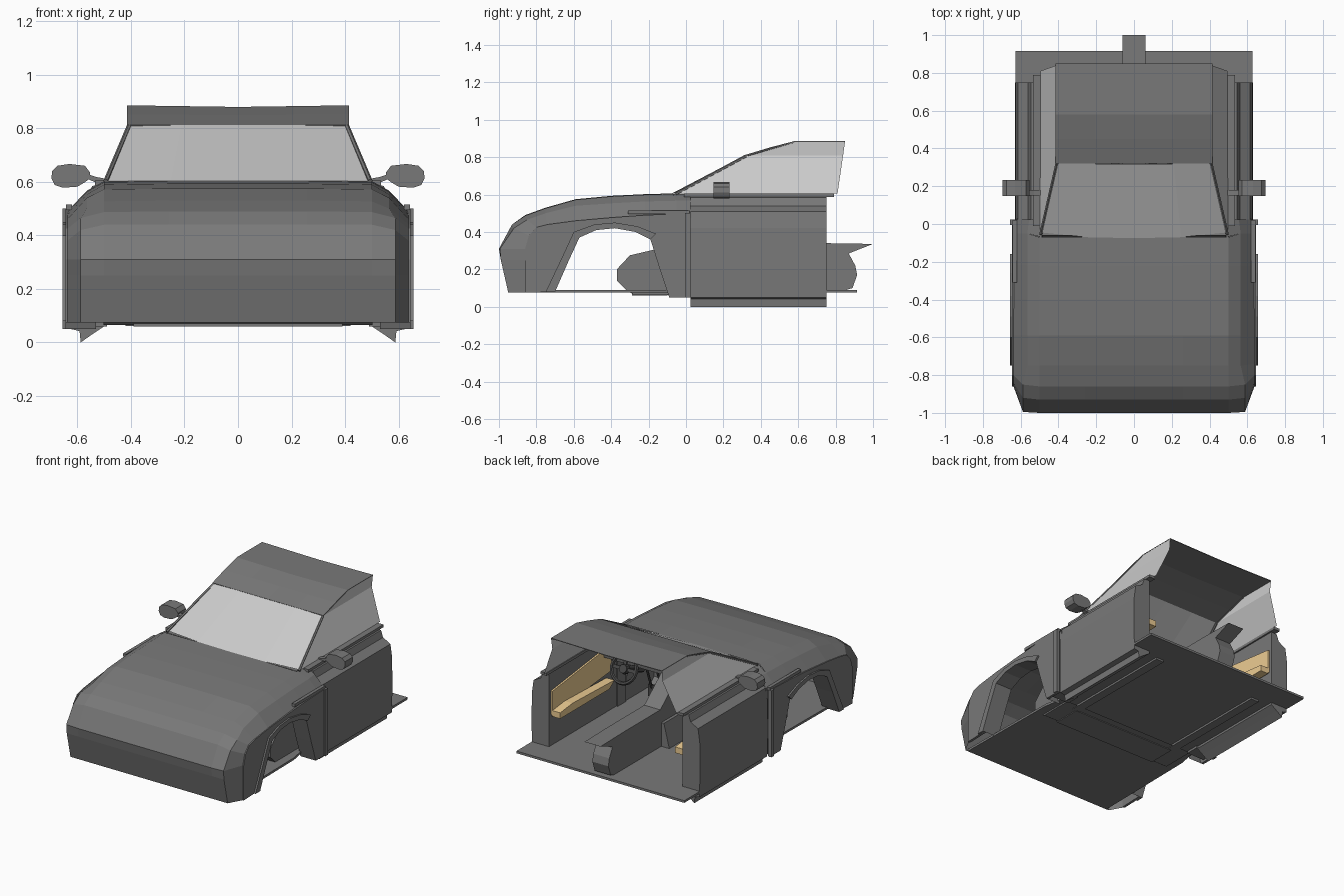
import bpy, bmesh
from math import cos, sin, pi
from mathutils import Vector, Matrix

if "Cube" in bpy.data.objects:
    bpy.data.objects.remove(bpy.data.objects["Cube"])


def colour(name, rgb):
    m = bpy.data.materials.new(name)
    m.diffuse_color = (*rgb, 1)
    m.use_nodes = True
    m.node_tree.nodes["Principled BSDF"].inputs["Base Color"].default_value = m.diffuse_color
    return m


body = colour("body_grey", (0.19, 0.19, 0.19))
dark = colour("dark_plastic", (0.07, 0.07, 0.07))
glass = colour("glass", (0.74, 0.74, 0.74))
tan = colour("tan_trim", (0.85, 0.61, 0.29))


def finish(name, bm, mirror=False, thick=0.0, mat=body, recalc=True):
    bmesh.ops.remove_doubles(bm, verts=bm.verts, dist=1e-5)
    if recalc:
        bmesh.ops.recalc_face_normals(bm, faces=bm.faces)
    me = bpy.data.meshes.new(name)
    bm.to_mesh(me)
    bm.free()
    ob = bpy.data.objects.new(name, me)
    bpy.context.collection.objects.link(ob)
    me.materials.append(mat)
    if thick:
        m = ob.modifiers.new("Thickness", 'SOLIDIFY')
        m.thickness, m.offset = thick, 0
    if mirror:
        m = ob.modifiers.new("Mirror", 'MIRROR')
        m.use_clip = True
    return ob


def sheet(name, rows, **kw):
    """Quad surface through equal-length rows of points."""
    bm = bmesh.new()
    vs = [[bm.verts.new(p) for p in r] for r in rows]
    for a, b in zip(vs, vs[1:]):
        for i in range(len(a) - 1):
            bm.faces.new((a[i], a[i + 1], b[i + 1], b[i]))
    return finish(name, bm, recalc=False, **kw)


def prism(name, pts, a, b, axis='x', **kw):
    """Extrude a closed outline: yz outline along x, xz along y, xy along z."""
    place = {'x': lambda p, t: (t, p[0], p[1]),
             'y': lambda p, t: (p[0], t, p[1]),
             'z': lambda p, t: (p[0], p[1], t)}[axis]
    bm = bmesh.new()
    lo = [bm.verts.new(place(p, a)) for p in pts]
    hi = [bm.verts.new(place(p, b)) for p in pts]
    bm.faces.new(lo)
    bm.faces.new(hi)
    n = len(pts)
    for i in range(n):
        bm.faces.new((lo[i], lo[(i + 1) % n], hi[(i + 1) % n], hi[i]))
    return finish(name, bm, **kw)


def box(name, x, y, z, **kw):
    return prism(name, [(x[0], y[0]), (x[1], y[0]), (x[1], y[1]), (x[0], y[1])], *z, axis='z', **kw)


def bar(name, a, b, r, **kw):
    a, b = Vector(a), Vector(b)
    bm = bmesh.new()
    m = Matrix.Translation((a + b) / 2) @ (b - a).to_track_quat('Z', 'Y').to_matrix().to_4x4()
    bmesh.ops.create_cone(bm, cap_ends=True, segments=6, radius1=r, radius2=r, depth=(b - a).length, matrix=m)
    return finish(name, bm, **kw)


# Nose and bonnet: rows from the bumper bottom back to the windscreen
#          y     z    shoulder y,z   side y,z
stations = [(-.95, .075, -.95, .075, -.86, .075), (-.99, .25, -.99, .25, -.86, .25),
            (-1.0, .31, -.995, .31, -.86, .31), (-.93, .44, -.92, .42, -.84, .38),
            (-.86, .49, -.85, .465, -.80, .425), (-.75, .53, -.75, .50, -.74, .44),
            (-.59, .575, -.59, .54, -.59, .46), (-.40, .593, -.40, .553, -.40, .475),
            (-.22, .602, -.22, .563, -.22, .485), (-.07, .606, -.05, .567, -.05, .49)]
rows = []
for i, (y, z, sy, sz, ey, ez) in enumerate(stations):
    sx = .588 if i < 5 else .565
    rows.append([(0, y, z), (.26, y, z), (.5, y, z - (.003 if i > 3 else 0)), (sx, sy, sz), (.638, ey, ez)])
sheet("bonnet_and_nose", rows, mirror=True)

# Rear wing corners beside the windscreen
sheet("wing_corner", [[(.49, -.07, .603), (.565, -.05, .567), (.638, -.05, .49)],
                      [(.49, .025, .603), (.555, .025, .567), (.635, .025, .49)]], mirror=True)

# Front wings with wheel arch openings
arch = [(-.70, .08), (-.63, .24), (-.57, .37), (-.48, .41), (-.38, .42), (-.27, .40), (-.19, .36), (-.14, .2), (-.09, .05)]
prism("front_wing", [(-.86, .075)] + arch + [(.02, .05), (.02, .50), (-.22, .49), (-.40, .477), (-.59, .46),
                                             (-.74, .44), (-.80, .425), (-.84, .38), (-.86, .31)],
      .628, .645, mirror=True)
sheet("arch_liner", [[(x, y, z) for y, z in arch] for x in (.53, .63)], mirror=True)
# Raised arch lip
lip = [(y + dy, z + .03) for (y, z), dy in zip(arch[1:7], (-.03, -.03, -.01, 0, .01, .03))]
prism("arch_lip", arch[:7] + lip[::-1] + [(-.75, .08)], .64, .656, mirror=True)
box("wing_rear_lip", (.635, .656), (-.005, .025), (.05, .5), mirror=True)
box("wing_trim", (.62, .642), (-.31, .02), (.495, .515), mirror=True)

# Doors, sills and waist strip
prism("door", [(.50, .59), (.545, .585), (.56, .54), (.615, .51), (.628, .42), (.63, .2), (.625, .05),
               (.592, .042), (.588, .0), (.545, .03), (.50, .06)], .025, .75, axis='y', mirror=True)
box("waist_strip", (.49, .535), (-.01, .79), (.587, .605), mirror=True)

# Door interior trim
prism("door_trim_panel", [(.10, .36), (.73, .30), (.73, .46), (.15, .53), (.10, .50)], .488, .5, mirror=True, mat=tan)
prism("armrest", [(.15, .33), (.2, .29), (.73, .29), (.73, .33), (.6, .345)], .43, .49, mirror=True, mat=tan)

# Cabin: windscreen, roof, side glass and pillars
sheet("windscreen", [[(0, -.075, .606), (.25, -.07, .606), (.49, -.045, .606)],
                     [(0, .318, .812), (.21, .319, .812), (.408, .325, .811)]], mirror=True, mat=glass)
sheet("roof", [[(0, y, z - dip), (.21, y, z - dip / 2), (.415, y, z)] for y, z, dip in
               ((.32, .811, 0), (.45, .85, .002), (.58, .884, .006), (.85, .884, .006))],
      mirror=True, thick=.004)
bm = bmesh.new()
low = [bm.verts.new(p) for p in ((.495, .81, .605), (.412, .84, .81), (.410, .32, .808), (.497, -.045, .605))]
top = [bm.verts.new(p) for p in ((.414, .85, .883), (.414, .58, .883))]
bm.faces.new(low[::-1])
bm.faces.new((low[2], low[1], top[0], top[1]))
for f in bm.faces:
    f.normal_update()
    if f.normal.x < 0:
        f.normal_flip()
finish("side_window", bm, mirror=True, mat=glass, recalc=False)
bar("windscreen_pillar", (.494, -.055, .603), (.408, .322, .806), .009, mirror=True)
bar("roof_rail", (.41, .325, .808), (.411, .58, .88), .004, mirror=True)

# Floor and underside
prism("floor", [(0, -.95), (.57, -.95), (.56, -.2), (.52, .02), (.52, .75), (.628, .75), (.628, .915), (0, .915)],
      .075, .09, axis='z', mirror=True)
box("cross_member", (-.39, .39), (-.29, -.1), (.06, .08))
box("floor_rail", (.36, .42), (-.1, .72), (.062, .08), mirror=True)

# Bulkhead and footwell shell
foot = [(-.10, .40), (-.15, .31), (-.30, .275), (-.37, .20), (-.37, .14), (-.32, .09), (-.28, .065), (-.05, .065)]
sheet("footwell", [[(x, y, z) for y, z in foot] for x in (0, .5)], mirror=True)
prism("footwell_end", foot, .498, .502, mirror=True)
box("front_pillar_inner", (.49, .62), (-.06, .03), (.06, .5), mirror=True)

# Dashboard, tunnel and centre console
prism("dashboard", [(-.06, .60), (.12, .598), (.19, .56), (.18, .48), (.06, .42), (-.10, .40)], -.488, .488)
prism("tunnel", [(-.12, .09), (-.08, .25), (.08, .25), (.12, .09)], -.25, .35, axis='y')
prism("console", [(.06, .50), (.18, .49), (.36, .34), (.75, .34), (1.0, .336), (.87, .285), (.905, .22),
                  (.915, .17), (.89, .10), (.84, .085), (.06, .085)], -.06, .06)

# Steering wheel, column and pedals
bm = bmesh.new()
n, k, R, r = 20, 6, .09, .013
ring = [[bm.verts.new(((R + r * cos(2 * pi * j / k)) * cos(2 * pi * i / n),
                       (R + r * cos(2 * pi * j / k)) * sin(2 * pi * i / n), r * sin(2 * pi * j / k)))
         for j in range(k)] for i in range(n)]
for i in range(n):
    for j in range(k):
        bm.faces.new((ring[i][j], ring[i - 1][j], ring[i - 1][j - 1], ring[i][j - 1]))
bmesh.ops.create_cone(bm, cap_ends=True, segments=8, radius1=.035, radius2=.028, depth=.03)
for a in (0, pi, -pi / 2):
    bmesh.ops.create_cube(bm, size=1, matrix=Matrix.Rotation(a, 4, 'Z') @ Matrix.Translation((.05, 0, 0))
                          @ Matrix.Diagonal((.09, .022, .012, 1)))
bm.transform(Matrix.Translation((.26, .29, .505)) @ Matrix.Rotation(-pi * .37, 4, 'X'))
finish("steering_wheel", bm, mat=dark)
bar("steering_column", (.26, .29, .505), (.26, .1, .43), .022, mat=dark)
for x in (.18, .26, .34):
    box("pedal", (x - .025, x + .025), (-.13, -.115), (.14, .22), mat=dark)
    bar("pedal_arm", (x, -.12, .2), (x, -.04, .42), .008, mat=dark)

# Door mirrors
prism("door_mirror", [(.57, .60), (.60, .582), (.655, .578), (.685, .588), (.697, .612), (.695, .64),
                      (.675, .66), (.63, .667), (.572, .66), (.553, .635), (.555, .612)],
      .148, .233, axis='y', mirror=True)
prism("mirror_arm", [(.495, .595), (.53, .597), (.565, .612), (.565, .63), (.53, .618), (.495, .612)],
      .15, .18, axis='y', mirror=True)
